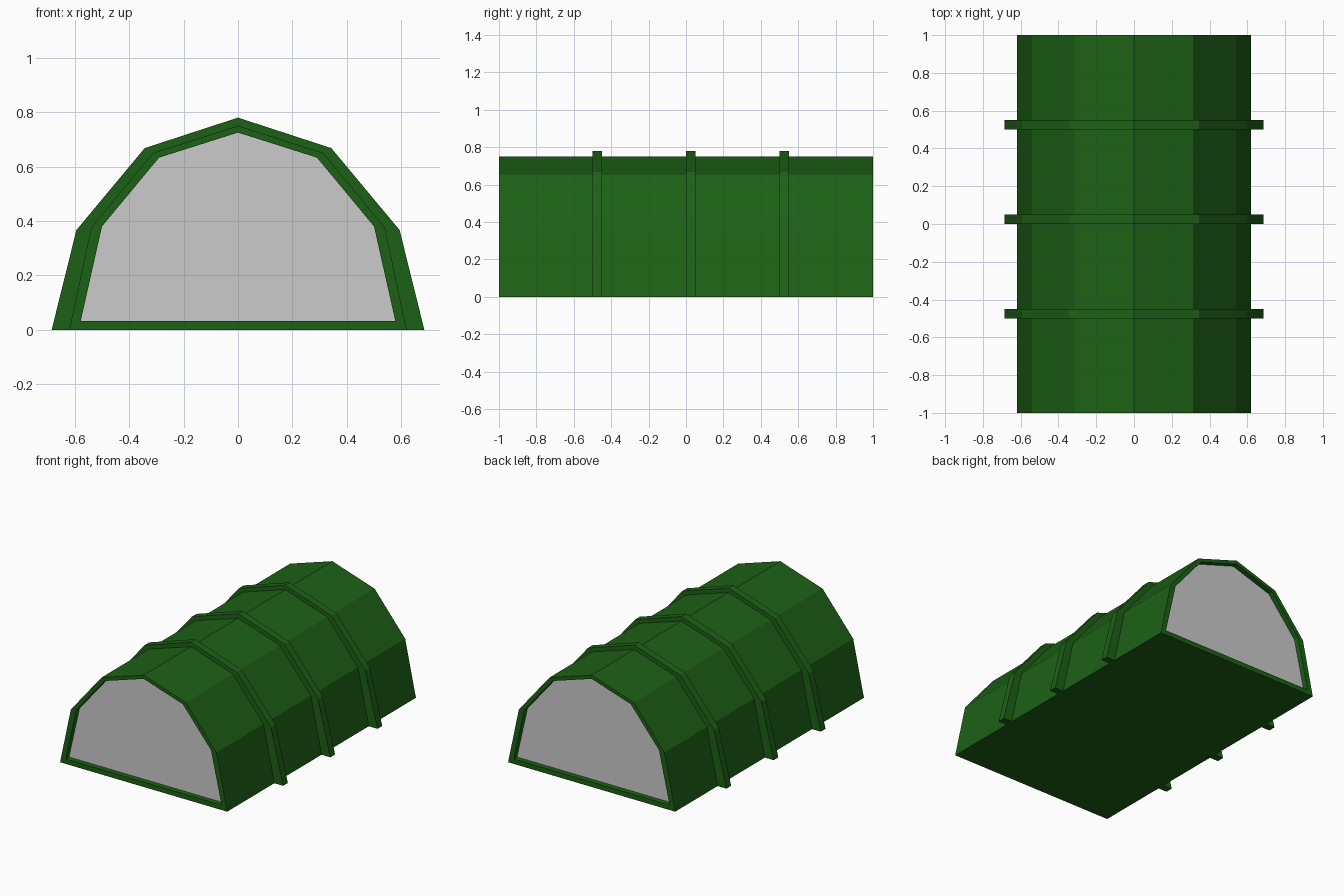
import bpy, bmesh

if "Cube" in bpy.data.objects:
    bpy.data.objects.remove(bpy.data.objects["Cube"])

green = bpy.data.materials.new("green")
green.diffuse_color = (0.012, 0.12, 0.008, 1)
green.use_nodes = True
green.node_tree.nodes["Principled BSDF"].inputs["Base Color"].default_value = green.diffuse_color


def arch(half, base=0.0):
    """Mirror the right half (x, z) points, listed from base to apex, into a full arch."""
    pts = [(half[0][0], base)] + half[1:]
    return pts + [(-x, z) for x, z in reversed(pts[:-1])]


OUTER = arch([(0.62, 0), (0.54, 0.375), (0.313, 0.65), (0, 0.75)])
INNER = arch([(0.578, 0), (0.50, 0.38), (0.29, 0.633), (0, 0.725)], 0.033)
RIB = arch([(0.685, 0), (0.594, 0.367), (0.343, 0.668), (0, 0.78)])


def loft(name, rings, mat=None, cap=False):
    """Skin a run of (profile, y) rings; optionally close both ends."""
    bm = bmesh.new()
    loops = [[bm.verts.new((x, y, z)) for x, z in prof] for prof, y in rings]
    n = len(loops[0])
    for a, b in zip(loops, loops[1:]):
        for i in range(n):
            j = (i + 1) % n
            bm.faces.new((a[i], a[j], b[j], b[i]))
    if cap:
        bm.faces.new(loops[0])
        bm.faces.new(loops[-1])
    bmesh.ops.recalc_face_normals(bm, faces=bm.faces)
    me = bpy.data.meshes.new(name)
    bm.to_mesh(me)
    bm.free()
    ob = bpy.data.objects.new(name, me)
    bpy.context.collection.objects.link(ob)
    if mat:
        me.materials.append(mat)
    return ob


# tunnel shell with a shallow recess at each end
D = 0.035
loft("shell", [(INNER, -1 + D), (INNER, -1), (OUTER, -1),
               (OUTER, 1), (INNER, 1), (INNER, 1 - D)], green)

# end panels set into the recesses
for name, y in (("front_panel", -1 + D), ("back_panel", 1 - D)):
    s = 0.01 if y < 0 else -0.01
    loft(name, [(INNER, y), (INNER, y + s)], cap=True)

# raised hoops around the shell
for i, y in enumerate((-0.5, 0.0, 0.5)):
    loft(f"hoop_{i + 1}", [(OUTER, y), (RIB, y), (RIB, y + 0.05), (OUTER, y + 0.05)], green)
